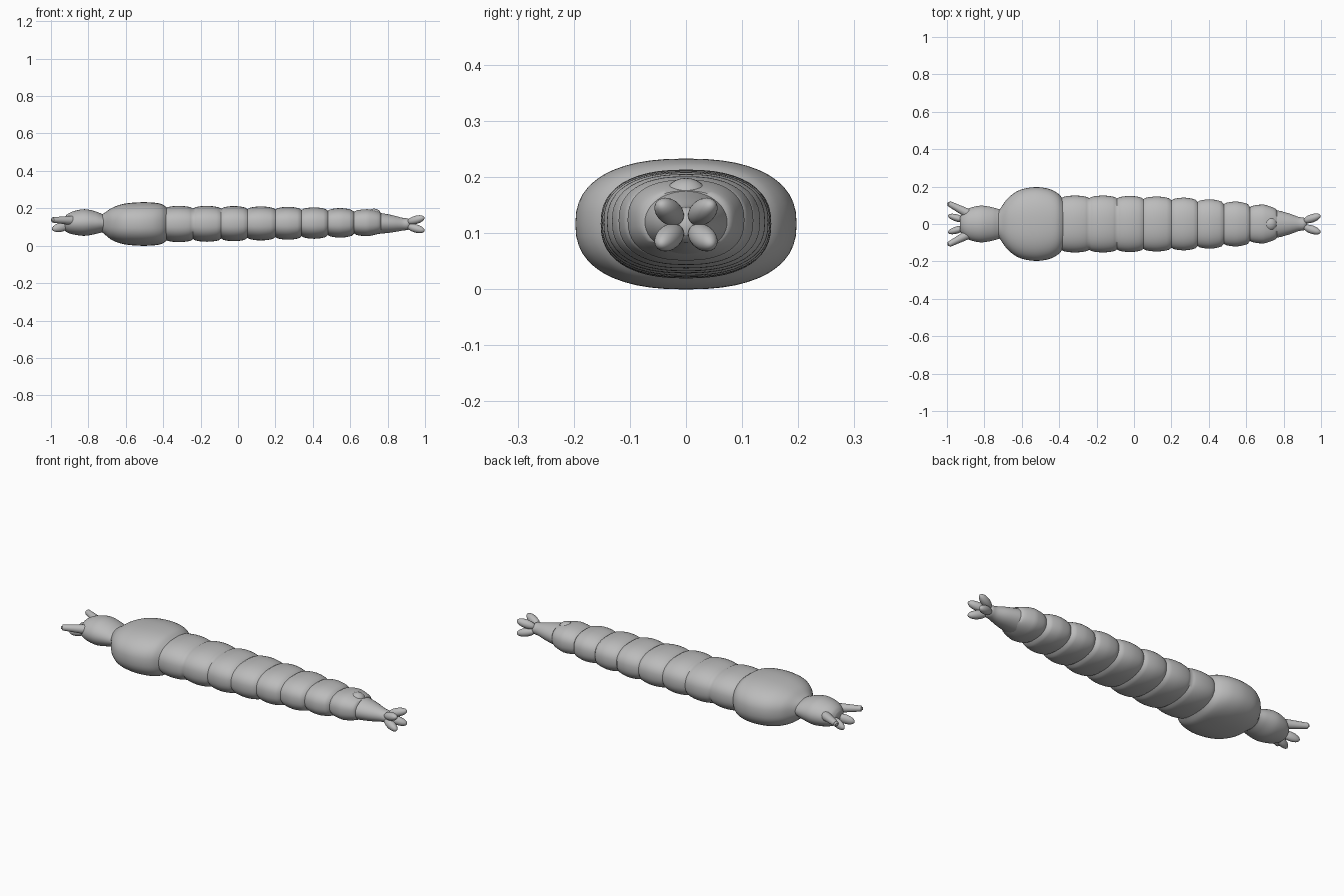
import bpy, bmesh, math
from mathutils import Vector

cube = bpy.data.objects.get("Cube")
if cube:
    bpy.data.objects.remove(cube, do_unlink=True)

grey = bpy.data.materials.new("matte_grey")
grey.use_nodes = True
grey.diffuse_color = (0.5, 0.5, 0.5, 1)
grey.node_tree.nodes["Principled BSDF"].inputs["Base Color"].default_value = (0.5, 0.5, 0.5, 1)


def finish(name, bm):
    bmesh.ops.recalc_face_normals(bm, faces=bm.faces)
    mesh = bpy.data.meshes.new(name)
    bm.to_mesh(mesh)
    bm.free()
    mesh.materials.append(grey)
    obj = bpy.data.objects.new(name, mesh)
    bpy.context.collection.objects.link(obj)
    bpy.ops.object.select_all(action='DESELECT')
    obj.select_set(True)
    bpy.context.view_layer.objects.active = obj
    bpy.ops.object.shade_smooth_by_angle(angle=math.radians(60))
    return obj


def loft(name, rings, power=2.0, sides=48):
    """Skin rings of (x, half width, half height, centre z)."""
    bm = bmesh.new()
    loops = []
    for x, hy, hz, zc in rings:
        loop = []
        for i in range(sides):
            a = math.tau * i / sides
            c, s = math.cos(a), math.sin(a)
            y = math.copysign(abs(c) ** (2 / power), c) * hy
            z = math.copysign(abs(s) ** (2 / power), s) * hz
            loop.append(bm.verts.new((x, y, zc + z)))
        loops.append(loop)
    for a, b in zip(loops, loops[1:]):
        for i in range(sides):
            j = (i + 1) % sides
            bm.faces.new((a[i], a[j], b[j], b[i]))
    bm.faces.new(loops[0])
    bm.faces.new(loops[-1])
    return finish(name, bm)


def smooth_rings(keys, steps=6):
    """Interpolate key rings with a smooth curve."""
    pts = [Vector(k) for k in keys]
    pts = [pts[0]] + pts + [pts[-1]]
    out = []
    for p, a, b, q in zip(pts, pts[1:], pts[2:], pts[3:]):
        for i in range(steps):
            t = i / steps
            out.append(a + (b - p) * t / 2 + (2 * p - 5 * a + 4 * b - q) * t * t / 2
                       + (3 * a - p - 3 * b + q) * t ** 3 / 2)
    return out + [pts[-1]]


def lobe(name, start, end, r0, r1, rounded=True):
    """Slim rounded body or tapering horn between two points."""
    start, end = Vector(start), Vector(end)
    axis = end - start
    turn = axis.to_track_quat('Z', 'Y')
    bm = bmesh.new()
    if rounded:
        bmesh.ops.create_uvsphere(bm, u_segments=24, v_segments=16, radius=1)
        for v in bm.verts:
            v.co = Vector((v.co.x * r0, v.co.y * r1, v.co.z * axis.length / 2))
    else:
        bmesh.ops.create_cone(bm, cap_ends=True, segments=24, radius1=r0,
                              radius2=r1, depth=axis.length)
        rim = [e for e in bm.edges if all(v.co.z > 0 for v in e.verts)]
        bmesh.ops.bevel(bm, geom=rim, offset=r1 * 0.5, segments=3, affect='EDGES')
    for v in bm.verts:
        v.co = turn @ v.co + (start + end) / 2
    return finish(name, bm)


# Swollen thorax
loft("thorax", smooth_rings([
    (-0.73, 0.06, 0.045, 0.12), (-0.71, 0.09, 0.06, 0.118), (-0.67, 0.142, 0.088, 0.116),
    (-0.61, 0.182, 0.108, 0.116), (-0.53, 0.197, 0.116, 0.116), (-0.46, 0.189, 0.115, 0.116),
    (-0.41, 0.166, 0.107, 0.116), (-0.38, 0.135, 0.088, 0.116)]), 2.4)

# Abdomen of bulging segments: groove positions, and half width, half height per segment
grooves = [-0.39, -0.24, -0.09, 0.05, 0.20, 0.34, 0.48, 0.62, 0.765]
sizes = [(0.152, 0.097), (0.152, 0.096), (0.15, 0.094), (0.147, 0.091),
         (0.141, 0.088), (0.132, 0.084), (0.12, 0.079), (0.104, 0.072), (0.07, 0.054)]
rings = []
for k in range(8):
    x0, x1 = grooves[k], grooves[k + 1]
    for i in range(12):
        t = i / 12
        bulge = math.sin(math.pi * t) ** 0.55
        hy = sizes[k][0] + (sizes[k + 1][0] - sizes[k][0]) * max(0, t - 0.5) * 0.9
        hz = sizes[k][1] + (sizes[k + 1][1] - sizes[k][1]) * max(0, t - 0.5) * 0.9
        dip = 0.014 * (1 - bulge)
        rings.append((x0 + (x1 - x0) * t, hy - dip, hz - dip, 0.116 + 0.001 * k))
rings.append((0.765, 0.074, 0.053, 0.122))
loft("abdomen", rings, 2.4)

# Tapering tail and the dome above it
loft("tail", smooth_rings([
    (0.74, 0.078, 0.058, 0.12), (0.78, 0.07, 0.053, 0.119), (0.83, 0.056, 0.045, 0.117),
    (0.88, 0.038, 0.034, 0.115), (0.91, 0.033, 0.03, 0.115), (0.925, 0.018, 0.018, 0.115)]))
lobe("tail_dome", (0.69, 0, 0.166), (0.765, 0, 0.166), 0.038, 0.032)

# Head
loft("head", smooth_rings([
    (-0.93, 0.035, 0.03, 0.116), (-0.915, 0.062, 0.047, 0.119), (-0.88, 0.085, 0.062, 0.122),
    (-0.82, 0.098, 0.071, 0.124), (-0.76, 0.09, 0.06, 0.123), (-0.72, 0.078, 0.047, 0.12),
    (-0.69, 0.07, 0.045, 0.12)]))

# Paired horns, mouthparts and tail lobes
for side, y in (("right", -1), ("left", 1)):
    lobe("horn_" + side, (-0.885, y * 0.055, 0.135), (-0.997, y * 0.113, 0.138),
         0.025, 0.014, False)
    lobe("mouthpart_" + side, (-0.90, y * 0.018, 0.109), (-0.994, y * 0.046, 0.088),
         0.019, 0.024)
    for level, z in (("lower", -1), ("upper", 1)):
        lobe(f"tail_lobe_{level}_{side}", (0.905, y * 0.014, 0.115 + z * 0.01),
             (0.997, y * 0.046, 0.115 + z * 0.036), 0.022, 0.022)
